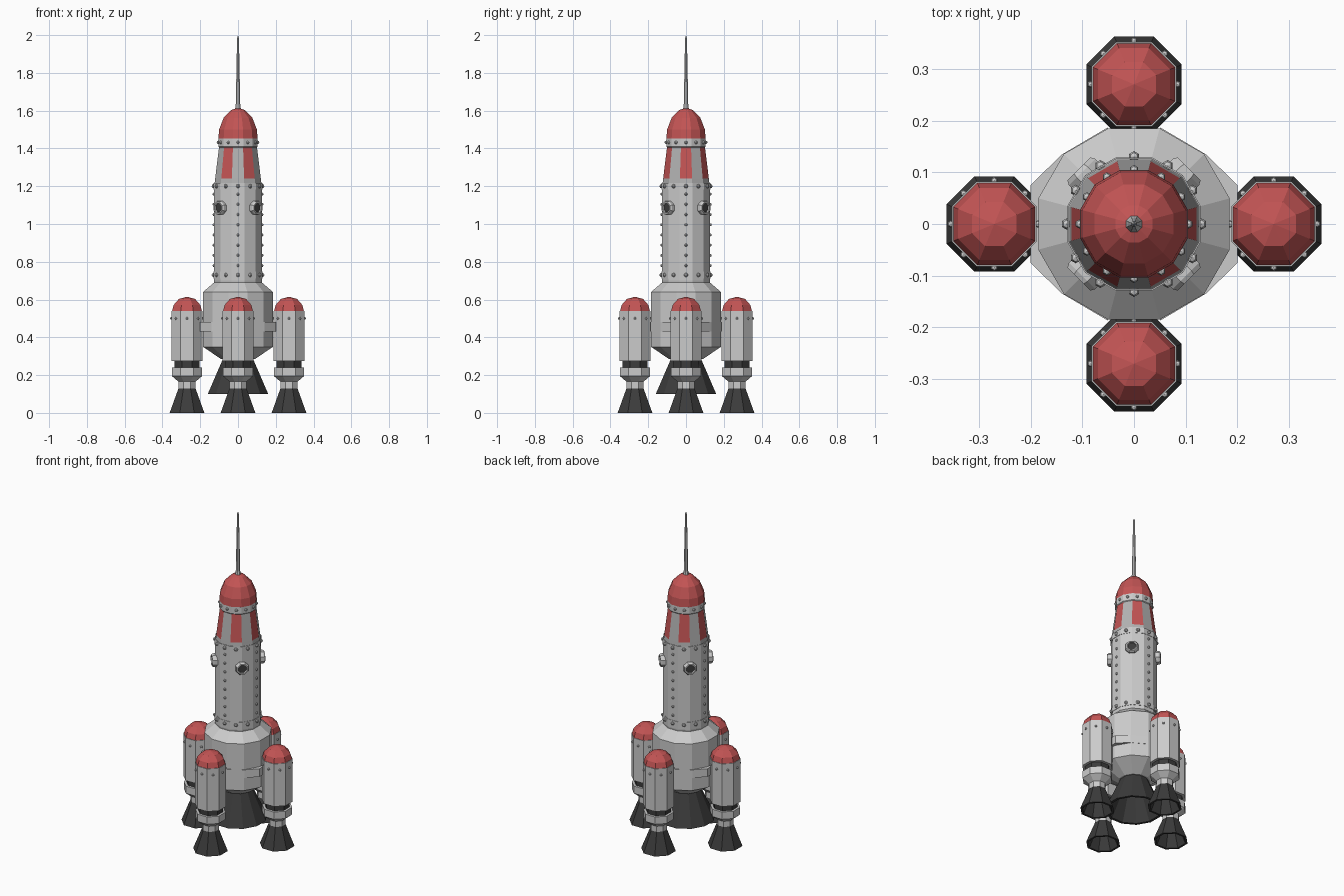
import bpy, bmesh, math
from mathutils import Matrix, Vector

if "Cube" in bpy.data.objects:
    bpy.data.objects.remove(bpy.data.objects["Cube"])


def material(name, rgb):
    m = bpy.data.materials.new(name)
    m.diffuse_color = (*rgb, 1)
    m.use_nodes = True
    m.node_tree.nodes["Principled BSDF"].inputs["Base Color"].default_value = m.diffuse_color
    return m


RED = material("red_paint", (0.55, 0.09, 0.09))
DARK = material("dark_metal", (0.045, 0.045, 0.045))
GREY = material("grey_metal", (0.45, 0.45, 0.45))


def finish(name, bm, mats=()):
    bmesh.ops.recalc_face_normals(bm, faces=bm.faces)
    me = bpy.data.meshes.new(name)
    bm.to_mesh(me)
    bm.free()
    for m in mats:
        me.materials.append(m)
    ob = bpy.data.objects.new(name, me)
    bpy.context.collection.objects.link(ob)
    return ob


def lathe(name, profile, n, mat=None, at=(0, 0, 0), closed=False, matrix=None):
    """Spin (flat radius, z) points into an n-sided solid whose faces meet the axes."""
    bm = bmesh.new()
    rings = []
    for r, z in profile:
        r /= math.cos(math.pi / n)
        if r == 0:
            rings.append([bm.verts.new((0, 0, z))] * n)
        else:
            rings.append([bm.verts.new((r * math.cos(a), r * math.sin(a), z))
                          for a in ((i + 0.5) * math.tau / n for i in range(n))])
    pairs = list(zip(rings, rings[1:]))
    if closed:
        pairs.append((rings[-1], rings[0]))
    for lo, hi in pairs:
        for i in range(n):
            j = (i + 1) % n
            bm.faces.new(list(dict.fromkeys((lo[i], lo[j], hi[j], hi[i]))))
    if not closed:
        for ring, (r, z) in ((rings[0], profile[0]), (rings[-1], profile[-1])):
            if r:
                bm.faces.new(ring)
    bm.transform(matrix if matrix else Matrix.Translation(at))
    return finish(name, bm, [mat] if mat else [])


def rivets(name, points, size):
    bm = bmesh.new()
    for p in points:
        bmesh.ops.create_uvsphere(bm, u_segments=6, v_segments=4, radius=size,
                                  matrix=Matrix.Translation(p))
    return finish(name, bm)


def ring_points(r, z, n, c=(0, 0)):
    return [(c[0] + r * math.cos(i * math.tau / n), c[1] + r * math.sin(i * math.tau / n), z)
            for i in range(n)]


# Main hull
lathe("lower_hull", [(0.09, 0.285), (0.185, 0.35), (0.185, 0.64), (0.127, 0.69)], 12)
lathe("upper_hull", [(0.124, 0.68), (0.127, 0.70), (0.127, 1.2), (0.123, 1.21)], 12)
for z, label in ((0.73, "lower"), (1.2, "upper")):
    lathe(label + "_seam_band", [(0.126, z - 0.018), (0.129, z - 0.018),
                                 (0.129, z + 0.018), (0.126, z + 0.018)], 12, closed=True)

# Striped shoulder: the middle faces alternate red and grey
shoulder = lathe("striped_shoulder", [(0.125, 1.205), (0.121, 1.24), (0.1, 1.41)], 12, GREY)
shoulder.data.materials.append(RED)
for p in shoulder.data.polygons:
    if 1.3 < p.center.z < 1.35:
        k = round(math.atan2(p.center.y, p.center.x) / (math.pi / 6))
        p.material_index = 1 if k % 2 == 0 else 0

# Nose and antenna
lathe("nose_band", [(0.1, 1.405), (0.104, 1.41), (0.104, 1.452)], 12)
lathe("nose_cap", [(0.104, 1.45), (0.1, 1.5), (0.076, 1.562), (0.036, 1.603), (0, 1.616)], 12, RED)
lathe("antenna", [(0.016, 1.605), (0.012, 1.63), (0.005, 1.985), (0, 2.0)], 8)

# Hull rivets
rivets("lower_rivets", ring_points(0.13, 0.73, 12), 0.011)
rivets("upper_rivets", ring_points(0.13, 1.2, 12), 0.011)
rivets("nose_rivets", ring_points(0.105, 1.432, 12), 0.009)
rivets("side_rivets", [p for i in range(8) for p in ring_points(0.128, 0.78 + i * 0.054, 4)], 0.008)

# Portholes on the diagonals
for i in range(4):
    a = math.pi / 4 + i * math.pi / 2
    d = Vector((math.cos(a), math.sin(a), 0))
    m = Matrix.Translation(d * 0.12 + Vector((0, 0, 1.085))) @ d.to_track_quat('Z', 'Y').to_matrix().to_4x4()
    lathe(f"porthole_frame_{i}", [(0.036, -0.005), (0.036, 0.022), (0.031, 0.031), (0.024, 0.031),
                                  (0.022, 0.02), (0.022, -0.005)], 8, closed=True, matrix=m)
    lathe(f"porthole_glass_{i}", [(0.023, 0), (0.023, 0.022)], 8, DARK, matrix=m)

# Mounting brackets reaching the side boosters
for s, label in ((1, "right"), (-1, "left")):
    bm = bmesh.new()
    pts = [(0.2, -0.075), (0.2, 0.075), (0.14, 0.134), (0.05, 0.187), (0.05, -0.187), (0.14, -0.134)]
    f = bm.faces.new([bm.verts.new((s * x, y, 0.43)) for x, y in pts])
    up = bmesh.ops.extrude_face_region(bm, geom=[f])
    bmesh.ops.translate(bm, vec=(0, 0, 0.05),
                        verts=[v for v in up["geom"] if isinstance(v, bmesh.types.BMVert)])
    finish(label + "_bracket", bm)

# Main engine bell, hollow below
lathe("main_nozzle", [(0, 0.29), (0.078, 0.29), (0.16, 0.1), (0.145, 0.1), (0.066, 0.27), (0, 0.27)],
      12, DARK)

# Four boosters
for i in range(4):
    c = (0.27 * math.cos(i * math.pi / 2), 0.27 * math.sin(i * math.pi / 2))
    at = (*c, 0)
    lathe(f"booster_body_{i}", [(0.082, 0.275), (0.082, 0.54)], 8, at=at)
    lathe(f"booster_cap_{i}", [(0.079, 0.54), (0.07, 0.572), (0.043, 0.603), (0, 0.615)], 8, RED, at)
    lathe(f"booster_waist_{i}", [(0.066, 0.235), (0.066, 0.28)], 8, DARK, at)
    lathe(f"booster_collar_{i}", [(0.045, 0.13), (0.045, 0.165), (0.08, 0.195), (0.08, 0.24)], 8, at=at)
    lathe(f"booster_nozzle_{i}", [(0, 0.138), (0.042, 0.138), (0.092, 0), (0.08, 0),
                                  (0.034, 0.12), (0, 0.12)], 8, DARK, at)
    rivets(f"booster_rivets_{i}", ring_points(0.084, 0.5, 8, c), 0.007)
